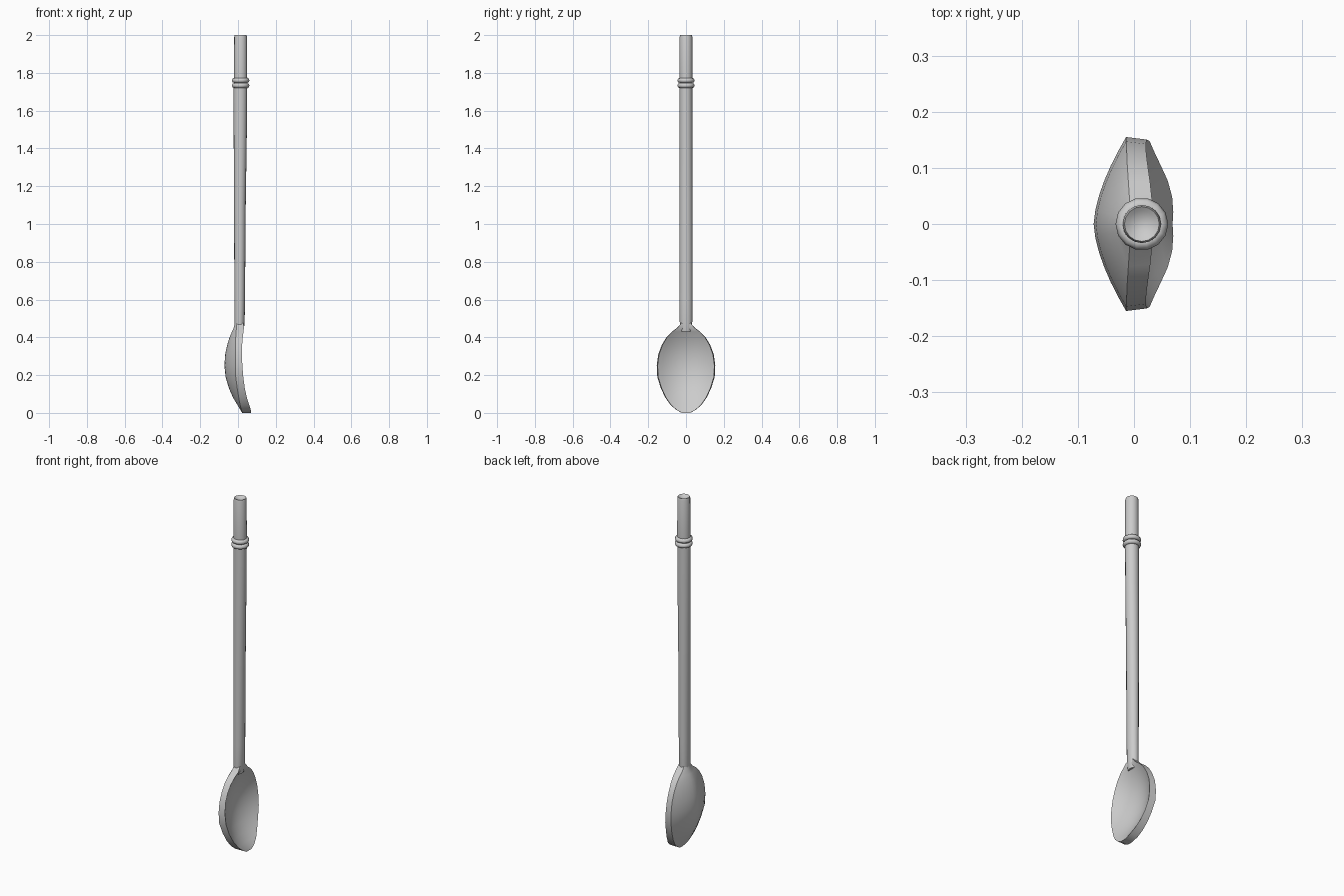
import bpy, bmesh, math


def loft(name, sections, angle=40):
    """Skin a list of closed point loops and cap both ends."""
    bm = bmesh.new()
    loops = [[bm.verts.new(p) for p in s] for s in sections]
    n = len(loops[0])
    for a, b in zip(loops, loops[1:]):
        for i in range(n):
            j = (i + 1) % n
            bm.faces.new((a[i], a[j], b[j], b[i]))
    bm.faces.new(loops[0][::-1])
    bm.faces.new(loops[-1])
    bmesh.ops.recalc_face_normals(bm, faces=bm.faces)
    me = bpy.data.meshes.new(name)
    bm.to_mesh(me)
    bm.free()
    ob = bpy.data.objects.new(name, me)
    bpy.context.collection.objects.link(ob)
    finish(ob, angle)
    return ob


def finish(ob, angle):
    bpy.ops.object.select_all(action='DESELECT')
    ob.select_set(True)
    bpy.context.view_layer.objects.active = ob
    bpy.ops.object.shade_smooth_by_angle(angle=math.radians(angle))


def ellipse(z, cx, rx, ry, n=16):
    return [(cx + rx * math.cos(2 * math.pi * i / n),
             ry * math.sin(2 * math.pi * i / n), z) for i in range(n)]


# Handle: slightly flattened towards the bowl, dished at the top
handle = [
    (0.43, 0.006, 0.022, 0.030), (0.47, 0.008, 0.027, 0.033),
    (0.60, 0.009, 0.028, 0.034), (1.10, 0.010, 0.031, 0.034),
    (1.50, 0.012, 0.035, 0.034), (1.72, 0.013, 0.036, 0.034),
    (1.77, 0.014, 0.035, 0.034), (1.99, 0.014, 0.034, 0.034),
    (2.00, 0.014, 0.031, 0.031), (1.995, 0.014, 0.024, 0.024),
    (1.988, 0.014, 0.010, 0.010),
]
loft("handle", [ellipse(*r) for r in handle])

# Bowl rows: z, half width, rim x, back edge x, back middle x, hollow middle x
bowl = [
    (0.000, 0.022, 0.070, 0.024, 0.022, 0.069),
    (0.015, 0.050, 0.068, 0.018, 0.013, 0.062),
    (0.040, 0.080, 0.060, 0.012, -0.002, 0.045),
    (0.080, 0.109, 0.047, 0.004, -0.026, 0.020),
    (0.130, 0.133, 0.036, -0.004, -0.048, -0.006),
    (0.190, 0.152, 0.028, -0.012, -0.066, -0.024),
    (0.250, 0.155, 0.023, -0.014, -0.072, -0.031),
    (0.310, 0.147, 0.021, -0.014, -0.068, -0.027),
    (0.360, 0.128, 0.022, -0.013, -0.057, -0.015),
    (0.400, 0.104, 0.025, -0.012, -0.045, 0.001),
    (0.430, 0.075, 0.029, -0.010, -0.032, 0.016),
    (0.452, 0.045, 0.032, -0.008, -0.022, 0.028),
    (0.475, 0.026, 0.029, -0.006, -0.017, 0.029),
]


def bowl_section(z, w, rim, edge, back, hollow, n=12):
    ts = [2 * i / n - 1 for i in range(n + 1)]
    front = [(rim + (hollow - rim) * (1 - abs(t) ** 2), w * 0.97 * t, z) for t in ts]
    rear = [(edge + (back - edge) * (1 - abs(t) ** 1.6), w * t, z) for t in ts]
    return front + rear[::-1]


loft("bowl", [bowl_section(*r) for r in bowl], 45)

# Two collar rings near the top of the handle
for i, z in enumerate((1.733, 1.760)):
    bpy.ops.mesh.primitive_torus_add(location=(0.014, 0, z), major_segments=14,
                                     minor_segments=8, major_radius=0.034,
                                     minor_radius=0.013)
    ring = bpy.context.object
    ring.name = f"collar_ring_{i + 1}"
    finish(ring, 50)
